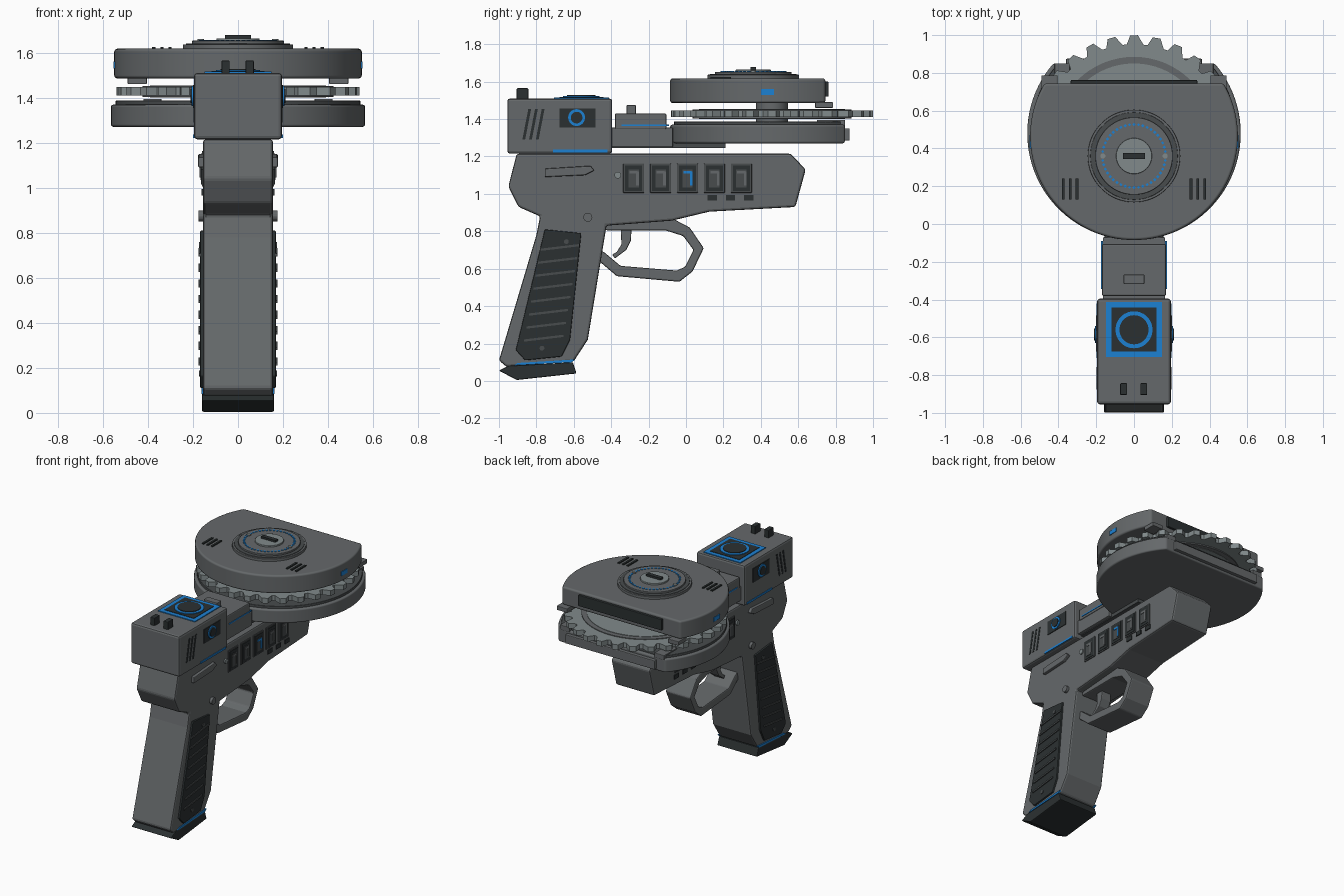
import bpy, bmesh, math
from mathutils import Vector

cube = bpy.data.objects.get("Cube")
if cube:
    bpy.data.objects.remove(cube, do_unlink=True)


def material(name, rgb):
    m = bpy.data.materials.new(name)
    m.use_nodes = True
    m.diffuse_color = (*rgb, 1)
    node = m.node_tree.nodes["Principled BSDF"]
    node.inputs["Base Color"].default_value = (*rgb, 1)
    node.inputs["Roughness"].default_value = 0.6
    return m


GREY = material("gunmetal grey", (0.13, 0.14, 0.145))
SHADE = material("deep grey", (0.065, 0.072, 0.075))
DARK = material("charcoal", (0.024, 0.03, 0.031))
STEEL = material("pale steel", (0.22, 0.255, 0.26))
BLUE = material("bright blue", (0.012, 0.22, 0.65))


def prism(name, pts, a, b, mat, axis="x", bevel=0.0, smooth=False):
    """Extrude a profile from a to b: (y, z) points along x, or (x, y) points along z."""
    place = (lambda p, h: (h, *p)) if axis == "x" else (lambda p, h: (*p, h))
    bm = bmesh.new()
    face = bm.faces.new([bm.verts.new(place(p, a)) for p in pts])
    new = bmesh.ops.extrude_face_region(bm, geom=[face])["geom"]
    shift = Vector(place((0, 0), b - a))
    bmesh.ops.translate(bm, vec=shift, verts=[v for v in new if isinstance(v, bmesh.types.BMVert)])
    bmesh.ops.recalc_face_normals(bm, faces=bm.faces)
    me = bpy.data.meshes.new(name)
    bm.to_mesh(me)
    bm.free()
    me.materials.append(mat)
    if smooth:
        me.shade_smooth()
        me.set_sharp_from_angle(angle=math.radians(35))
    ob = bpy.data.objects.new(name, me)
    bpy.context.collection.objects.link(ob)
    if bevel:
        mod = ob.modifiers.new("soft edges", "BEVEL")
        mod.width, mod.segments = bevel, 2
        mod.limit_method, mod.angle_limit = "ANGLE", math.radians(35)
        mod.harden_normals = smooth
    return ob


def rect(u0, u1, v0, v1, slant=0.0):
    return [(u0, v0), (u1, v0), (u1 + slant, v1), (u0 + slant, v1)]


def circle(u, v, r, n=48):
    return [(u + r * math.cos(math.tau * i / n), v + r * math.sin(math.tau * i / n)) for i in range(n)]


def cut_circle(cy, r, cut, n=72):
    """Circle about (0, cy) with the part beyond y = cut sliced off."""
    a = math.asin((cut - cy) / r)
    span = math.pi + 2 * a
    return [(r * math.cos(math.pi - a + span * i / n), cy + r * math.sin(math.pi - a + span * i / n))
            for i in range(n + 1)]


def pair(name, pts, a, b, mat, **kw):
    """The same side piece on both flanks."""
    for side, s in (("left", 1), ("right", -1)):
        prism(f"{side}_{name}", pts, s * a, s * b, mat, **kw)


def block(name, x0, x1, y0, y1, z0, z1, mat, bevel=0.0):
    return prism(name, rect(y0, y1, z0, z1), x0, x1, mat, bevel=bevel)


# Frame and grip
W = 0.155
prism("frame", [(-0.905, 1.215), (-0.95, 1.04), (-0.895, 0.93), (-0.78, 0.88), (-0.8, 0.78),
                (-1.0, 0.11), (-0.96, 0.075), (-0.6, 0.105), (-0.525, 0.22), (-0.425, 0.83),
                (-0.075, 0.857), (0.125, 0.905), (0.585, 0.93), (0.64, 1.13), (0.56, 1.215)],
      -W, W, GREY, bevel=0.012)
prism("grip_base", [(-1.0, 0.055), (-0.905, 0.005), (-0.585, 0.04), (-0.605, 0.1), (-0.95, 0.08)],
      -0.16, 0.16, DARK, bevel=0.006)
pair("base_stripe", [(-0.92, 0.083), (-0.61, 0.1), (-0.59, 0.115), (-0.9, 0.096)], 0.15, 0.162, BLUE)

# Grip panels with ribs and screws
pair("grip_panel", [(-0.755, 0.81), (-0.56, 0.79), (-0.62, 0.22), (-0.665, 0.13), (-0.86, 0.11),
                    (-0.91, 0.165)], 0.15, 0.168, DARK, bevel=0.005)
for i in range(8):
    t = i / 7
    y, z = -0.78 - 0.085 * t, 0.695 - 0.485 * t
    pair(f"grip_rib_{i}", [(y, z), (y + 0.21, z + 0.025), (y + 0.21, z + 0.037), (y, z + 0.012)],
         0.165, 0.175, SHADE)
for y, z in ((-0.64, 0.745), (-0.77, 0.175)):
    pair("grip_screw", circle(y, z, 0.013, 12), 0.165, 0.173, SHADE)

# Trigger guard and trigger
prism("trigger_guard", [(-0.5, 0.67), (-0.47, 0.645), (-0.37, 0.56), (-0.035, 0.53), (0.035, 0.585),
                        (0.095, 0.71), (0.02, 0.82), (-0.075, 0.87), (-0.43, 0.84), (-0.43, 0.805),
                        (-0.11, 0.805), (-0.015, 0.775), (0.04, 0.7), (-0.005, 0.61), (-0.05, 0.59),
                        (-0.35, 0.615), (-0.44, 0.69), (-0.48, 0.7)], -0.1, 0.1, GREY, bevel=0.008)
prism("trigger", [(-0.35, 0.83), (-0.345, 0.73), (-0.37, 0.69), (-0.395, 0.675), (-0.38, 0.655),
                  (-0.32, 0.7), (-0.295, 0.75), (-0.29, 0.83)], -0.04, 0.04, GREY, bevel=0.005)

# Frame side details
pair("slide_catch", [(-0.755, 1.09), (-0.54, 1.1), (-0.49, 1.125), (-0.51, 1.15), (-0.755, 1.135)],
     0.15, 0.177, GREY, bevel=0.006)
pair("frame_pin", circle(-0.525, 0.875, 0.024, 20), 0.15, 0.175, GREY)
pair("small_pin", circle(-0.365, 1.1, 0.018, 16), 0.15, 0.165, STEEL)
for i in range(5):
    y = -0.28 + 0.144 * i
    glow = BLUE if i == 2 else GREY
    pair(f"cell_frame_{i}", rect(y - 0.056, y + 0.056, 1.005, 1.163), 0.15, 0.161, SHADE, bevel=0.004)
    pair(f"cell_window_{i}", rect(y - 0.046, y + 0.046, 1.015, 1.153), 0.155, 0.164, DARK)
    pair(f"cell_plate_{i}", rect(y - 0.028, y + 0.028, 1.035, 1.13), 0.16, 0.167, SHADE)
    pair(f"cell_bar_{i}", rect(y + 0.014, y + 0.028, 1.045, 1.12), 0.16, 0.17, glow)
    pair(f"cell_cap_{i}", rect(y - 0.022, y + 0.022, 1.108, 1.122), 0.16, 0.17, glow)
for i in range(3):
    y = 0.115 + 0.098 * i
    pair(f"side_port_{i}", rect(y, y + 0.05, 0.965, 0.995), 0.15, 0.162, DARK)

# Rear housing with top dial, side dials, vents and buttons
block("rear_housing", -0.195, 0.195, -0.955, -0.395, 1.215, 1.51, GREY, 0.014)
block("dial_border", -0.148, 0.148, -0.705, -0.412, 1.5, 1.516, BLUE)
block("dial_plate", -0.118, 0.118, -0.675, -0.442, 1.51, 1.519, DARK)
for name, r, top, mat in (("dial_ring", 0.098, 1.524, BLUE), ("dial_face", 0.077, 1.528, DARK)):
    prism(name, circle(0, -0.56, r), 1.51, top, mat, axis="z", smooth=True)
pair("side_plate", rect(-0.675, -0.485, 1.355, 1.457), 0.19, 0.2, DARK)
for name, r, out, mat in (("side_dial_ring", 0.045, 0.206, BLUE), ("side_dial_face", 0.031, 0.211, DARK)):
    pair(name, circle(-0.585, 1.408, r, 32), 0.19, out, mat, smooth=True)
for i in range(3):
    y = -0.875 + 0.036 * i
    pair(f"housing_vent_{i}", rect(y, y + 0.015, 1.29, 1.455, 0.032), 0.19, 0.198, DARK)
pair("housing_stripe", rect(-0.71, -0.42, 1.222, 1.236), 0.19, 0.199, BLUE)
for x in (-0.055, 0.052):
    block("top_button", x - 0.018, x + 0.018, -0.905, -0.843, 1.5, 1.565, DARK, 0.004)

# Link between housing and disc head
block("link_base", -0.165, 0.165, -0.4, -0.07, 1.25, 1.355, GREY, 0.006)
block("link_cover", -0.17, 0.17, -0.38, -0.105, 1.345, 1.43, GREY, 0.008)
pair("link_stripe", rect(-0.345, -0.09, 1.362, 1.37), 0.165, 0.174, BLUE)
block("link_rail", -0.14, 0.14, -0.4, 0.21, 1.245, 1.28, SHADE)
block("link_catch", -0.055, 0.055, -0.318, -0.268, 1.42, 1.475, GREY, 0.005)

# Lower and upper disc shells
prism("lower_shell", cut_circle(0.48, 0.565, 0.85), 1.27, 1.37, GREY, "z", 0.012, True)
prism("lower_rim", cut_circle(0.48, 0.545, 0.83), 1.36, 1.387, SHADE, "z", 0.004, True)
prism("upper_shell", cut_circle(0.465, 0.55, 0.745), 1.485, 1.618, GREY, "z", 0.014, True)
block("upper_back_plate", -0.335, 0.335, 0.735, 0.762, 1.52, 1.6, DARK, 0.004)
block("lower_back_plate", -0.36, 0.36, 0.84, 0.875, 1.285, 1.35, GREY, 0.005)
for s in (-1, 1):
    block("upper_lug", s * 0.405, s * 0.49, 0.69, 0.787, 1.46, 1.49, GREY, 0.004)
    block("lower_lug", s * 0.34, s * 0.42, 0.7, 0.85, 1.36, 1.395, GREY, 0.004)
    block("shell_light", s * 0.535, s * 0.553, 0.4, 0.47, 1.53, 1.56, BLUE)
    for i in range(3):
        x = s * (0.302 + 0.036 * i)
        block("shell_vent", x - 0.007, x + 0.007, 0.13, 0.24, 1.61, 1.626, DARK)

# Toothed blade with raised ring and hub
TEETH, blade = 28, []
for i in range(TEETH):
    for f, r in ((0.0, 0.492), (0.28, 0.54), (0.62, 0.537), (0.8, 0.492)):
        a = math.tau * (i + f - 0.45) / TEETH + math.pi / 2
        blade.append((r * math.cos(a), 0.46 + r * math.sin(a)))
prism("saw_blade", blade, 1.41, 1.447, STEEL, axis="z")
prism("blade_ring", circle(0, 0.46, 0.425, 64), 1.402, 1.452, GREY, axis="z", smooth=True)
prism("blade_face", circle(0, 0.46, 0.39, 64), 1.4, 1.455, STEEL, axis="z", smooth=True)
prism("blade_hub", circle(0, 0.46, 0.085), 1.375, 1.49, GREY, axis="z", smooth=True)

# Turret on top of the upper shell
for name, r, z, mat in (("turret_base", 0.245, 1.637, GREY), ("turret_band", 0.232, 1.641, SHADE),
                        ("turret_disc", 0.205, 1.653, GREY), ("turret_cap", 0.095, 1.664, STEEL)):
    prism(name, circle(0, 0.36, r, 64), 1.61, z, mat, "z", 0.003, True)
for i in range(44):
    a = math.tau * i / 44
    x, y = 0.167 * math.cos(a), 0.36 + 0.167 * math.sin(a)
    prism("turret_light", circle(x, y, 0.009, 4), 1.65, 1.657, BLUE, axis="z")
for s in (-1, 1):
    prism("turret_screw", circle(s * 0.165, 0.36, 0.014, 12), 1.65, 1.66, STEEL, axis="z")
block("turret_slot", -0.058, 0.058, 0.345, 0.375, 1.66, 1.678, DARK)
